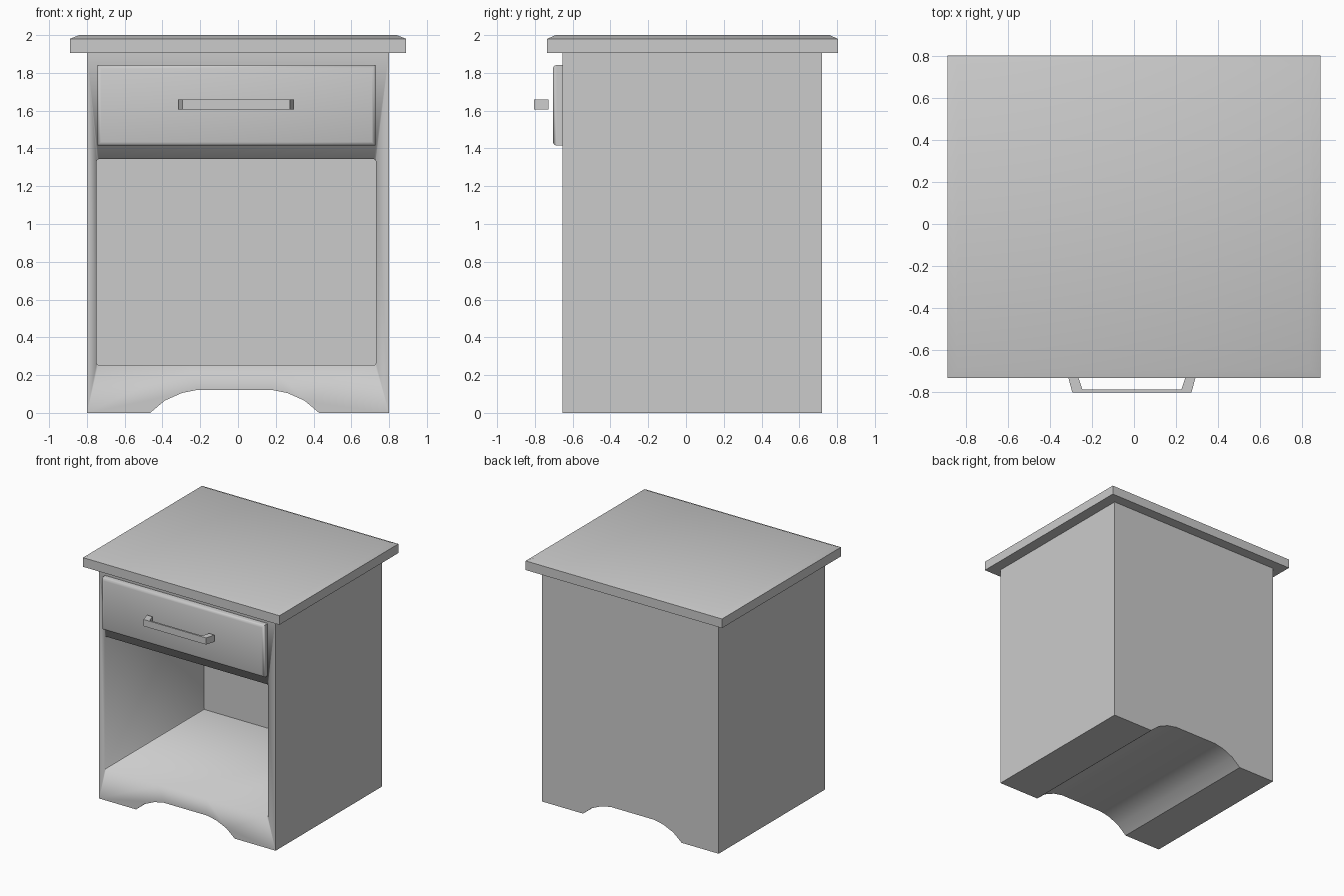
import bpy, bmesh
from math import radians

if "Cube" in bpy.data.objects:
    bpy.data.objects.remove(bpy.data.objects["Cube"])


def finish(name, bm, angle=30):
    bmesh.ops.recalc_face_normals(bm, faces=bm.faces)
    mesh = bpy.data.meshes.new(name)
    bm.to_mesh(mesh)
    bm.free()
    ob = bpy.data.objects.new(name, mesh)
    bpy.context.collection.objects.link(ob)
    bpy.ops.object.select_all(action='DESELECT')
    ob.select_set(True)
    bpy.context.view_layer.objects.active = ob
    bpy.ops.object.shade_smooth_by_angle(angle=radians(angle))
    return ob


def prism(points, vec):
    """Closed profile swept along vec."""
    bm = bmesh.new()
    face = bm.faces.new([bm.verts.new(p) for p in points])
    ext = bmesh.ops.extrude_face_region(bm, geom=[face])
    verts = [g for g in ext['geom'] if isinstance(g, bmesh.types.BMVert)]
    bmesh.ops.translate(bm, verts=verts, vec=vec)
    return bm


def box(x0, x1, y0, y1, z0, z1):
    return prism([(x0, y0, z0), (x1, y0, z0), (x1, y1, z0), (x0, y1, z0)], (0, 0, z1 - z0))


# Cabinet body with the arched underside running front to back
half_arch = [(0.447, 0), (0.37, 0.065), (0.28, 0.105), (0.195, 0.122)]
cx = -0.018
arch = [(cx - x, z) for x, z in half_arch] + [(cx + x, z) for x, z in reversed(half_arch)]
outline = [(-0.8, 0)] + arch + [(0.8, 0), (0.8, 1.905), (-0.8, 1.905)]
body = finish("cabinet_body", prism([(x, -0.655, z) for x, z in outline], (0, 1.375, 0)))

# Open shelf compartment, cut with slightly rounded corners
bm = box(-0.748, 0.73, -0.9, 0.63, 0.253, 1.343)
depth_edges = [e for e in bm.edges if abs(e.verts[0].co.y - e.verts[1].co.y) > 1]
bmesh.ops.bevel(bm, geom=depth_edges, offset=0.01, segments=2, profile=0.5, affect='EDGES')
cutter = finish("compartment_cutter", bm)
cutter.hide_render = True
mod = body.modifiers.new("compartment", 'BOOLEAN')
mod.operation, mod.solver, mod.object = 'DIFFERENCE', 'EXACT', cutter
bpy.context.view_layer.objects.active = body
bpy.ops.object.modifier_apply(modifier=mod.name)
bpy.data.objects.remove(cutter)

# Table top with a shallow chamfer around the upper edge
bm = box(-0.89, 0.89, -0.735, 0.805, 1.905, 1.98)
top = max(bm.faces, key=lambda f: f.calc_center_median().z)
ext = bmesh.ops.extrude_face_region(bm, geom=[top])
bmesh.ops.delete(bm, geom=[top], context='FACES_ONLY')
for v in [g for g in ext['geom'] if isinstance(g, bmesh.types.BMVert)]:
    v.co.x -= 0.05 if v.co.x > 0 else -0.05
    v.co.y -= 0.045 if v.co.y > 0 else -0.045
    v.co.z = 2.0
finish("table_top", bm, 40)

# Drawer front with softened front edges
bm = box(-0.745, 0.728, -0.705, -0.652, 1.415, 1.842)
front_edges = [e for e in bm.edges if all(v.co.y < -0.7 for v in e.verts)]
bmesh.ops.bevel(bm, geom=front_edges, offset=0.02, segments=2, profile=0.5, affect='EDGES')
finish("drawer_front", bm, 50)

# Drawer handle: splayed legs joined by a thin bar
half = [(0.305, -0.727), (0.284, -0.805), (0.236, -0.79), (0.257, -0.727)]
hx = -0.01
bm = prism([(hx - x, y, 1.605) for x, y in half[:2]]
           + [(hx + x, y, 1.605) for x, y in reversed(half[:2])]
           + [(hx + x, y, 1.605) for x, y in reversed(half[2:])]
           + [(hx - x, y, 1.605) for x, y in half[2:]], (0, 0, 0.055))
finish("drawer_handle", bm, 10)
